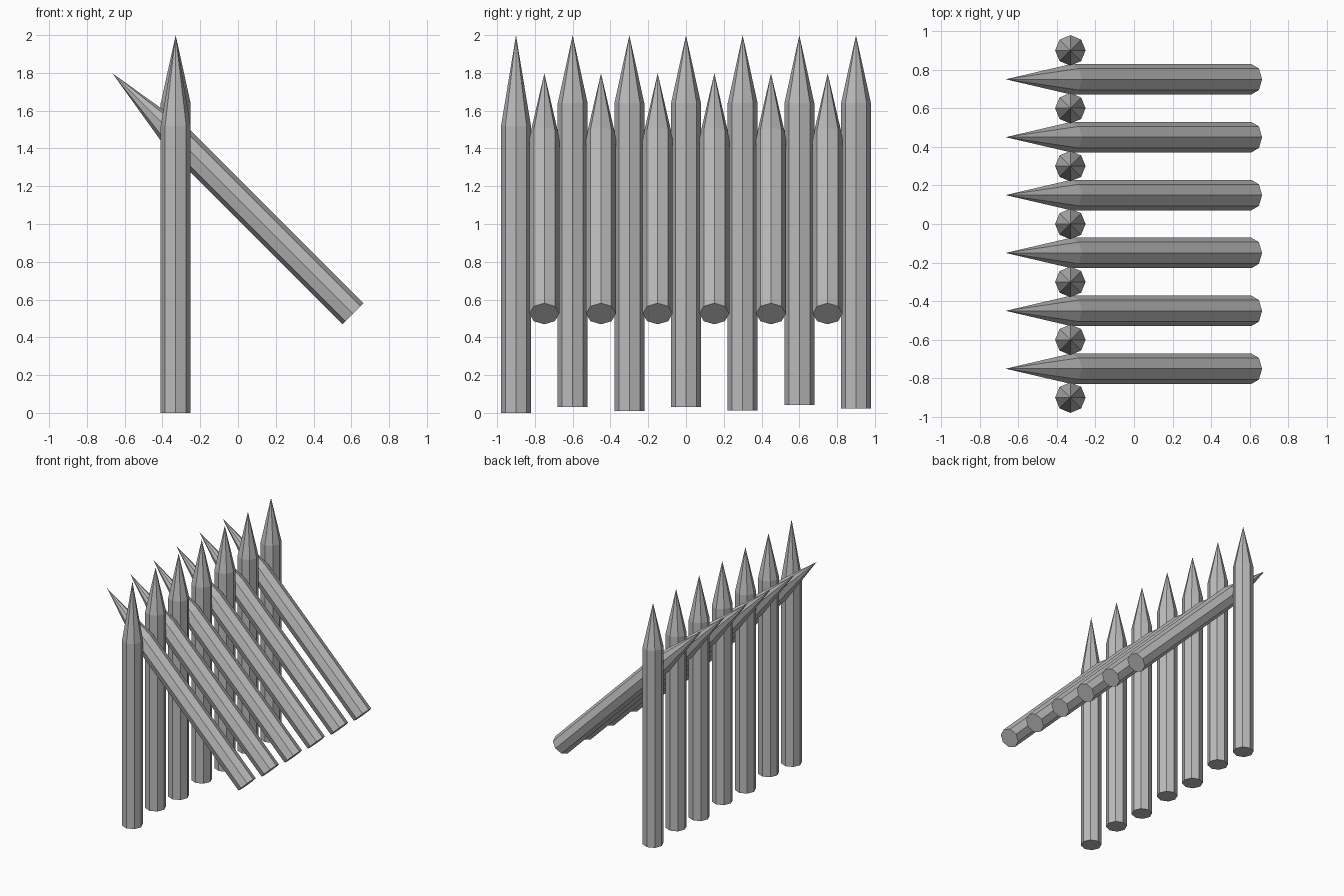
import bpy, bmesh
from math import radians
from mathutils import Matrix

cube = bpy.data.objects.get("Cube")
if cube:
    bpy.data.objects.remove(cube, do_unlink=True)

RADIUS = 0.079
SIDES = 8

wood = bpy.data.materials.new("grey wood")
wood.use_nodes = True
grey = (0.5, 0.5, 0.5, 1)
wood.diffuse_color = grey
wood.node_tree.nodes["Principled BSDF"].inputs["Base Color"].default_value = grey


def stake(name, length, point, matrix):
    """Octagonal stake standing on its origin, sharpened over its last part."""
    bm = bmesh.new()
    base = bmesh.ops.create_circle(bm, cap_ends=True, radius=RADIUS, segments=SIDES)
    bottom = bm.faces[:][0]
    shaft = bmesh.ops.extrude_face_region(bm, geom=[bottom], use_keep_orig=True)
    rim = [g for g in shaft["geom"] if isinstance(g, bmesh.types.BMVert)]
    cap = [g for g in shaft["geom"] if isinstance(g, bmesh.types.BMFace)]
    bmesh.ops.translate(bm, verts=rim, vec=(0, 0, length - point))
    tip = bmesh.ops.poke(bm, faces=cap)["verts"]
    bmesh.ops.translate(bm, verts=tip, vec=(0, 0, point))
    bmesh.ops.recalc_face_normals(bm, faces=bm.faces[:])
    mesh = bpy.data.meshes.new(name)
    bm.to_mesh(mesh)
    bm.free()
    mesh.materials.append(wood)
    obj = bpy.data.objects.new(name, mesh)
    obj.matrix_world = matrix
    bpy.context.collection.objects.link(obj)


# Upright posts, tops level and feet slightly uneven
feet = [0, 0.03, 0.01, 0.03, 0.013, 0.043, 0.022]
for i, foot in enumerate(feet):
    point = 0.48 if i == 0 else 0.36
    stake(f"upright_post_{i + 1}", 2 - foot, point,
          Matrix.Translation((-0.33, -0.9 + 0.3 * i, foot)))

# Slanted stakes resting in the gaps
for i in range(len(feet) - 1):
    place = Matrix.Translation((0.608, -0.75 + 0.3 * i, 0.525))
    stake(f"slanted_stake_{i + 1}", 1.8, 0.48,
          place @ Matrix.Rotation(radians(-45), 4, "Y"))
